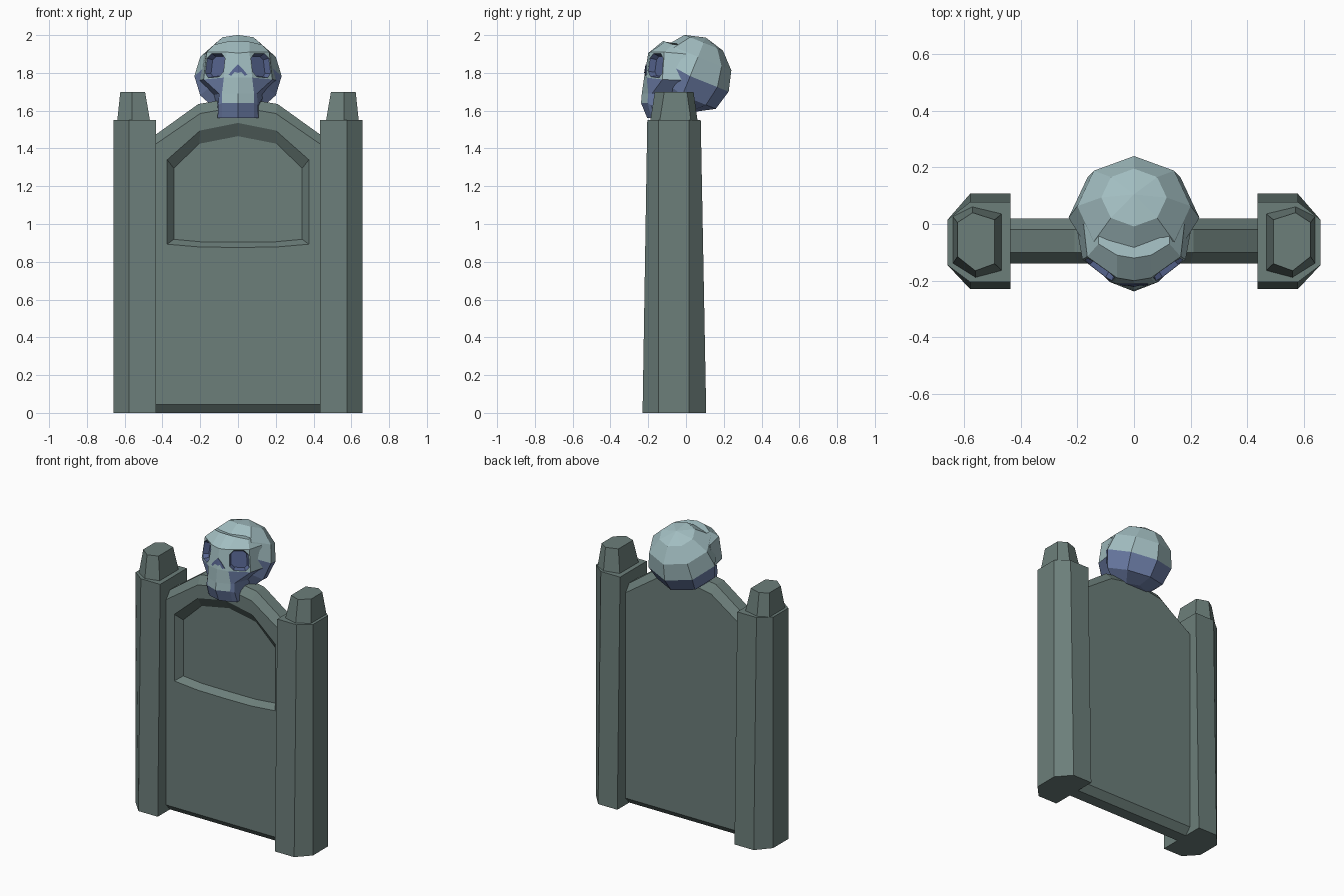
import bpy, bmesh
from math import radians
from mathutils import Matrix

if "Cube" in bpy.data.objects:
    bpy.data.objects.remove(bpy.data.objects["Cube"], do_unlink=True)


def material(name, rgb):
    m = bpy.data.materials.new(name)
    m.use_nodes = True
    m.diffuse_color = (*rgb, 1)
    bsdf = m.node_tree.nodes["Principled BSDF"]
    bsdf.inputs["Base Color"].default_value = (*rgb, 1)
    bsdf.inputs["Roughness"].default_value = 0.9
    return m


STONE = material("grey green stone", (0.15, 0.21, 0.195))
BONE = material("pale teal bone", (0.36, 0.51, 0.53))
SHADE = material("dusty blue bone", (0.16, 0.22, 0.41))
HOLLOW = material("dark blue hollow", (0.095, 0.13, 0.28))


def finish(bm, name, mats):
    bmesh.ops.recalc_face_normals(bm, faces=bm.faces)
    mesh = bpy.data.meshes.new(name)
    bm.to_mesh(mesh)
    bm.free()
    for m in mats:
        mesh.materials.append(m)
    obj = bpy.data.objects.new(name, mesh)
    bpy.context.collection.objects.link(obj)
    return obj


def loft(rings):
    """Join closed rings of equal length with quads and cap both ends."""
    bm = bmesh.new()
    loops = [[bm.verts.new(p) for p in ring] for ring in rings]
    n = len(loops[0])
    for a, b in zip(loops, loops[1:]):
        for i in range(n):
            j = (i + 1) % n
            bm.faces.new((a[i], a[j], b[j], b[i]))
    bm.faces.new(loops[0])
    bm.faces.new(loops[-1])
    bmesh.ops.recalc_face_normals(bm, faces=bm.faces)
    return bm


def mirror_ring(half):
    """Half ring from x=0 round to x=0, completed on the other side."""
    return half + [(-p[0], *p[1:]) for p in reversed(half) if p[0] > 0]


def at_y(half, y):
    return [(x, y, z) for x, z in mirror_ring(half)]


# Headstone slab: chamfered arch with a sunken panel
full = [(0, 0), (.2, 0), (.44, 0), (.44, 1.47), (.21, 1.635), (0, 1.67)]
small = [(0, .045), (.2, .045), (.44, .045), (.44, 1.42), (.2, 1.585), (0, 1.62)]
panel = [(0, .876), (.2, .878), (.375, .893), (.375, 1.34), (.2, 1.495), (0, 1.535)]
floor = [(0, .905), (.2, .906), (.34, .919), (.34, 1.295), (.205, 1.425), (0, 1.465)]
slab = loft([at_y(small, .02), at_y(full, -.02), at_y(full, -.10),
             at_y(small, -.14), at_y(panel, -.14), at_y(floor, -.095)])
finish(slab, "headstone_slab", [STONE])


# Side pillars with tapered caps
def pillar_ring(s, front, back, z):
    pts = [(.435, front), (.578, front), (.658, -.145), (.658, .015),
           (.578, back), (.435, back)]
    return [(s * x, y, z) for x, y in pts]


def cap_ring(s, x_in, x_out, front, back, z):
    pts = [(x_in, front + .025), (.56, front), (x_out, front + .05),
           (x_out, back - .035), (.57, back), (x_in, back - .025)]
    return [(s * x, y, z) for x, y in pts]


for side, s in (("left", 1), ("right", -1)):
    finish(loft([pillar_ring(s, -.23, .107, 0), pillar_ring(s, -.205, .078, 1.55)]),
           side + "_pillar", [STONE])
    finish(loft([cap_ring(s, .465, .64, -.19, .062, 1.54),
                 cap_ring(s, .492, .623, -.165, .04, 1.7)]),
           side + "_pillar_cap", [STONE])

# Cranium: tilted faceted ball, flattened behind the face and below
bm = bmesh.new()
bmesh.ops.create_uvsphere(bm, u_segments=8, v_segments=6, radius=.22)
for f in bm.faces:
    f.material_index = int(f.calc_center_median().z < 0)
place = (Matrix.Translation((0, .022, 1.783))
         @ Matrix.Rotation(radians(-22), 4, "X") @ Matrix.Diagonal((1.05, 1, 1, 1)))
bmesh.ops.transform(bm, matrix=place, verts=bm.verts)
for v in bm.verts:
    v.co.y = max(v.co.y, -.085)
    v.co.z = max(v.co.z, 1.595)
finish(bm, "cranium", [BONE, SHADE])

# Face: stacked sections from jaw to forehead
sections = [
    [(0, -.205, 1.56), (.085, -.18, 1.56), (.108, -.16, 1.56), (.108, -.04, 1.56)],
    [(0, -.238, 1.64), (.085, -.205, 1.64), (.105, -.185, 1.63), (.115, -.04, 1.62)],
    [(0, -.234, 1.69), (.085, -.2, 1.69), (.1, -.18, 1.69), (.14, -.02, 1.68)],
    [(0, -.222, 1.775), (.075, -.208, 1.775), (.182, -.125, 1.765), (.205, 0, 1.76)],
    [(0, -.2, 1.905), (.06, -.19, 1.91), (.165, -.115, 1.91), (.178, 0, 1.9)],
    [(0, -.12, 1.97), (.06, -.11, 1.965), (.125, -.07, 1.95), (.125, .02, 1.945)],
]
bm = loft([mirror_ring(half) for half in sections])
eyes = []
for f in bm.faces:
    c = f.calc_center_median()
    low = c.z < 1.63
    cheek = c.z < 1.75 and abs(c.x) > .08
    f.material_index = int(low or cheek)
    if 1.78 < c.z < 1.9 and .08 < abs(c.x) < .15 and c.y < -.1:
        eyes.append(f)

# Eye sockets: inset, clip the corners, then sink
bmesh.ops.inset_individual(bm, faces=eyes, thickness=.01, depth=0)
corners = {v for f in eyes for v in f.verts}
for f in eyes:
    f.material_index = 2
bmesh.ops.bevel(bm, geom=list(corners), offset=.025, segments=1, affect="VERTICES")
sockets = sorted((f for f in bm.faces if f.material_index == 2),
                 key=lambda f: f.calc_area())
for f in sockets[:-2]:
    f.material_index = 0
sunk = bmesh.ops.inset_individual(bm, faces=sockets[-2:], thickness=.012, depth=-.035)
for f in sunk["faces"]:
    f.material_index = 2
finish(bm, "face", [BONE, SHADE, HOLLOW])

# Nose: thin chevron following the face
chevron = [(0, 1.845), (.022, 1.825), (.05, 1.79), (.035, 1.785), (.018, 1.805), (0, 1.8)]


def nose_ring(s, lift):
    return [(s * x, -.222 + .17 * (z - 1.775) + .18 * x - lift, z) for x, z in chevron]


for side, s in (("left", 1), ("right", -1)):
    finish(loft([nose_ring(s, .004), nose_ring(s, -.004)]), side + "_nostril", [HOLLOW])
